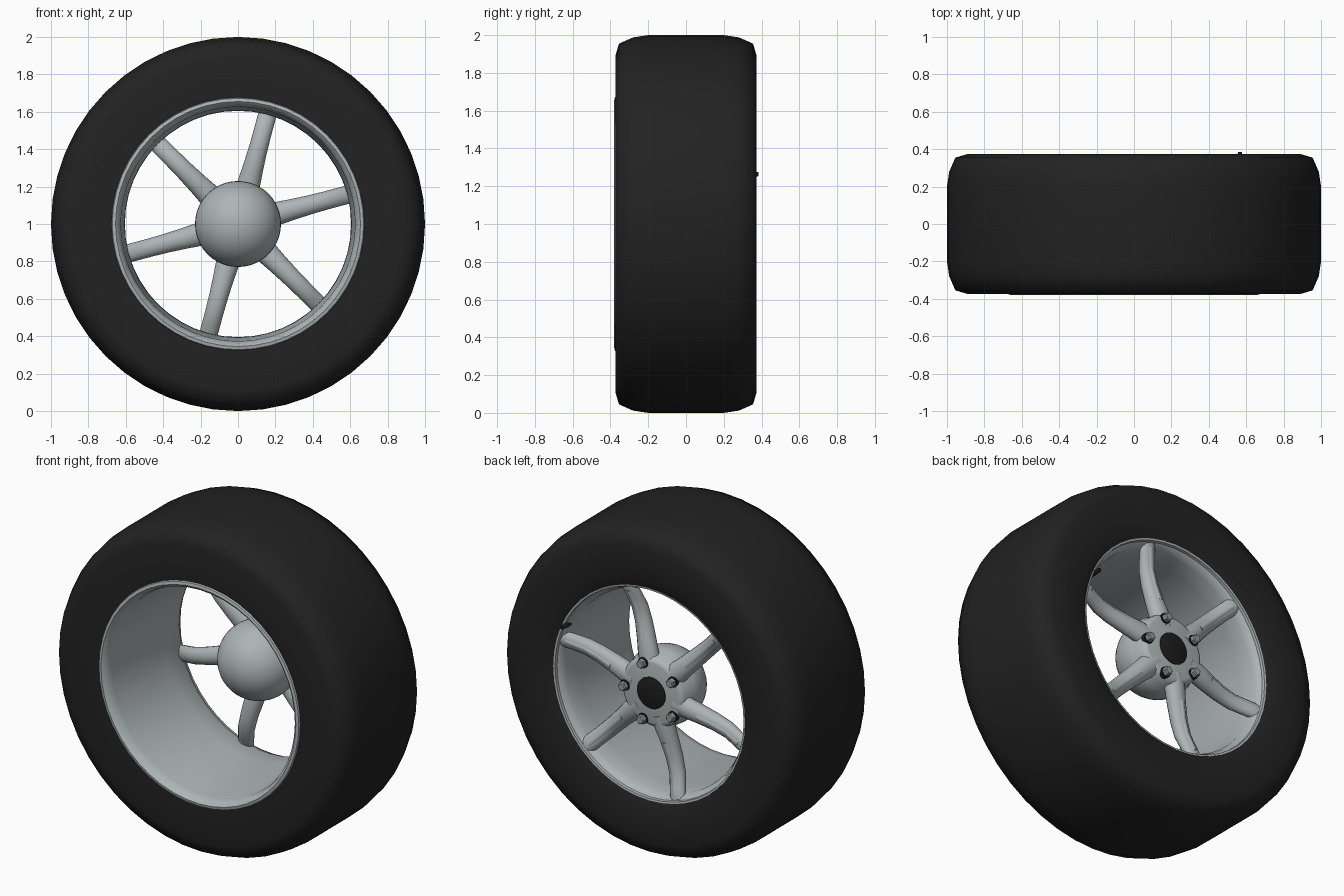
import bpy, bmesh
from math import sin, cos, pi, radians
from mathutils import Matrix, Vector

cube = bpy.data.objects.get("Cube")
if cube:
    bpy.data.objects.remove(cube, do_unlink=True)

CENTRE = Matrix.Translation((0, 0, 1))


def material(name, colour, roughness):
    m = bpy.data.materials.new(name)
    m.use_nodes = True
    m.diffuse_color = (*colour, 1)
    bsdf = next(n for n in m.node_tree.nodes if n.type == "BSDF_PRINCIPLED")
    bsdf.inputs["Base Color"].default_value = (*colour, 1)
    bsdf.inputs["Roughness"].default_value = roughness
    return m


rubber = material("black rubber", (0.016, 0.016, 0.016), 0.8)
alloy = material("silver alloy", (0.42, 0.46, 0.47), 0.4)
cap_black = material("cap black", (0.012, 0.012, 0.012), 0.5)
steel = material("nut steel", (0.30, 0.33, 0.34), 0.4)


def finish(name, bm, mat, angle=40):
    """Turn a bmesh into a smooth-shaded object."""
    bmesh.ops.remove_doubles(bm, verts=bm.verts, dist=1e-5)
    bmesh.ops.recalc_face_normals(bm, faces=bm.faces)
    bm.transform(CENTRE)
    mesh = bpy.data.meshes.new(name)
    bm.to_mesh(mesh)
    bm.free()
    mesh.materials.append(mat)
    obj = bpy.data.objects.new(name, mesh)
    bpy.context.collection.objects.link(obj)
    bpy.ops.object.select_all(action="DESELECT")
    obj.select_set(True)
    bpy.context.view_layer.objects.active = obj
    bpy.ops.object.shade_smooth_by_angle(angle=radians(angle))
    return obj


def bridge(bm, rings, closed=False):
    """Join neighbouring rings of vertices with quads."""
    pairs = list(zip(rings, rings[1:]))
    if closed:
        pairs.append((rings[-1], rings[0]))
    for a, b in pairs:
        n = len(a)
        for i in range(n):
            j = (i + 1) % n
            bm.faces.new((a[i], a[j], b[j], b[i]))


def revolve(name, profile, mat, sides=48, closed=False, place=None, angle=40):
    """Spin (y, radius) points about the y axis."""
    bm = bmesh.new()
    rings = [[bm.verts.new((r * cos(2 * pi * i / sides), y, r * sin(2 * pi * i / sides)))
              for i in range(sides)] for y, r in profile]
    bridge(bm, rings, closed)
    if not closed:
        for ring in (rings[0], rings[-1]):
            if (ring[0].co - ring[sides // 2].co).length > 1e-4:
                bm.faces.new(ring)
    bmesh.ops.dissolve_degenerate(bm, dist=1e-6, edges=bm.edges)
    if place:
        bm.transform(place)
    return finish(name, bm, mat, angle)


def loft(name, stations, mat, turn, sides=14):
    """Elliptical sections along +x: (radius, y, half width, half depth)."""
    bm = bmesh.new()
    rings = [[bm.verts.new((x, y + d * sin(2 * pi * i / sides), w * cos(2 * pi * i / sides)))
              for i in range(sides)] for x, y, w, d in stations]
    bridge(bm, rings)
    bm.faces.new(rings[0])
    bm.faces.new(rings[-1])
    bm.transform(turn)
    return finish(name, bm, mat)


def around(angle):
    return Matrix.Rotation(-radians(angle), 4, "Y")


# Tyre: flat tread, rounded shoulders, flat sidewalls
shoulder = [(0.20, 1.0), (0.28, 0.988), (0.355, 0.955), (0.374, 0.89)]
tyre_profile = ([(-0.366, 0.675)] + [(-y, r) for y, r in reversed(shoulder)]
                + shoulder + [(0.374, 0.70), (0.352, 0.643), (0.25, 0.65), (-0.25, 0.66)])
revolve("tyre", tyre_profile, rubber, closed=True, angle=60)

# Rim: rolled front lip, slightly tapered barrel, thin rear lip
revolve("rim_barrel", [
    (-0.355, 0.68), (-0.376, 0.672), (-0.380, 0.655), (-0.365, 0.638), (-0.32, 0.627),
    (0.18, 0.607), (0.29, 0.605), (0.325, 0.620), (0.335, 0.632), (0.352, 0.634),
    (0.354, 0.645), (0.30, 0.655), (-0.30, 0.67)], alloy, closed=True)

# Hub: domed inner side and a flat mounting face on the outer side
dome = [(0.20 - 0.23 * cos(a * pi / 20), 0.23 * sin(a * pi / 20)) for a in range(12)]
revolve("hub", dome + [(0.26, 0.217), (0.31, 0.210), (0.328, 0.195), (0.332, 0.18),
                       (0.332, 0.0)], alloy, sides=40)
revolve("hub_cap", [(0.325, 0.0), (0.325, 0.095), (0.337, 0.095), (0.340, 0.088),
                    (0.340, 0.0)], cap_black, sides=32)

# Six spokes that dip behind the hub face and rise to the rim, each with a slim rib
spoke = [(0.14, 0.285, 0.068, 0.050), (0.22, 0.280, 0.062, 0.052),
         (0.30, 0.268, 0.056, 0.050), (0.40, 0.258, 0.051, 0.046),
         (0.49, 0.262, 0.049, 0.042), (0.56, 0.285, 0.049, 0.038),
         (0.60, 0.300, 0.049, 0.034), (0.625, 0.308, 0.047, 0.030)]
rib = [(x, y + d - 0.001, 0.014, 0.005) for x, y, w, d in spoke[2:7]]
for k in range(6):
    turn = around(15 + 60 * k)
    loft(f"spoke_{k + 1}", spoke, alloy, turn)
    loft(f"spoke_rib_{k + 1}", rib, alloy, turn, sides=8)

# Five wheel nuts, each a dark washer with a hexagonal nut
for k in range(5):
    place = around(72 * k) @ Matrix.Translation(Vector((0.178, 0, 0)))
    revolve(f"washer_{k + 1}", [(0.29, 0.0), (0.29, 0.032), (0.338, 0.032), (0.338, 0.0)],
            cap_black, sides=16, place=place)
    revolve(f"wheel_nut_{k + 1}", [(0.33, 0.0), (0.33, 0.027), (0.362, 0.027),
                                   (0.368, 0.021), (0.368, 0.0)],
            steel, sides=6, place=place, angle=20)

# Valve stem on the outer rim edge
revolve("valve_stem", [(0.31, 0.0), (0.31, 0.016), (0.35, 0.014), (0.385, 0.011), (0.385, 0.0)],
        cap_black, sides=12, place=around(25) @ Matrix.Translation(Vector((0.625, 0, 0))))
